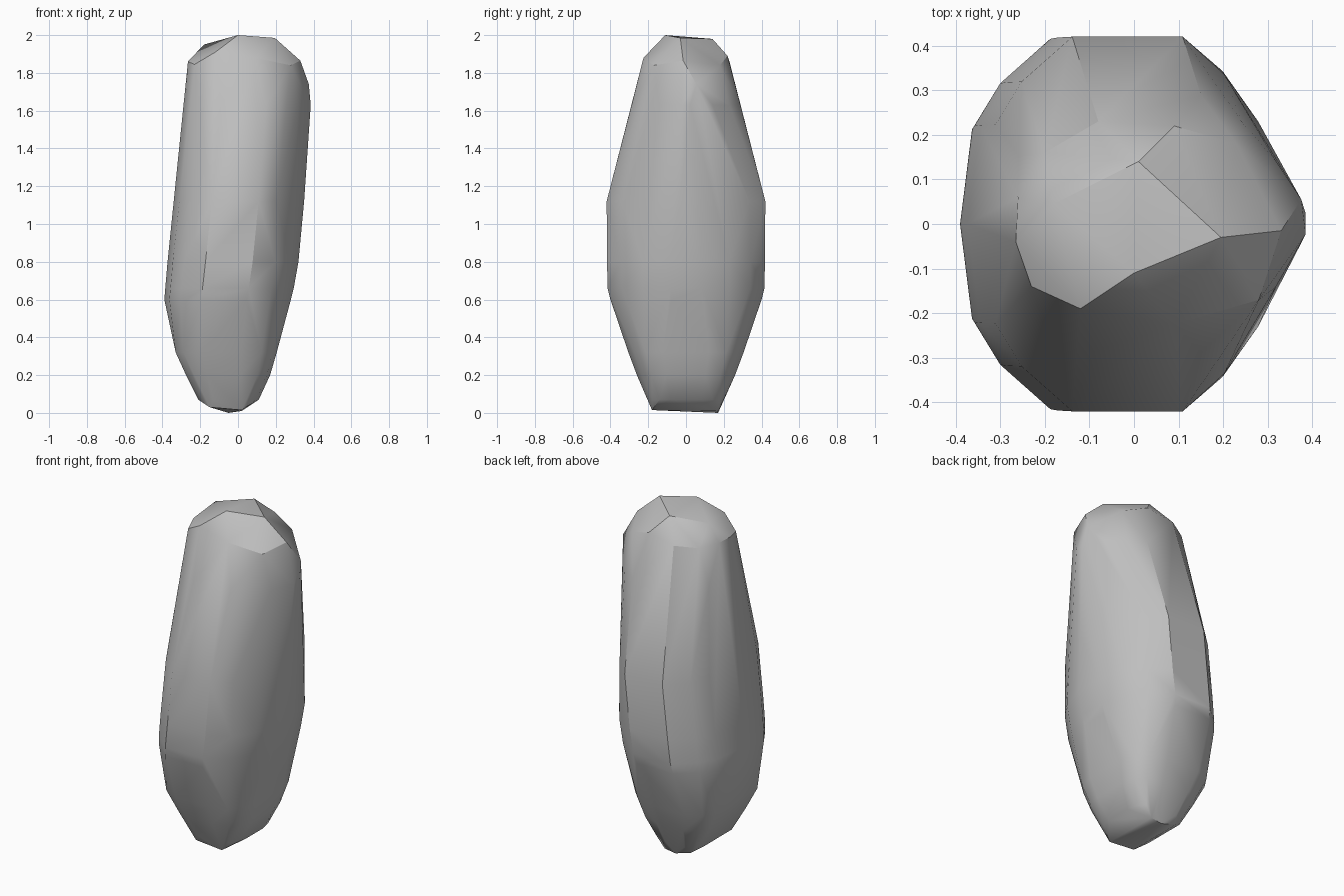
import bpy, bmesh, math
from mathutils import Vector

# Remove the default cube
cube = bpy.data.objects.get("Cube")
if cube:
    bpy.data.objects.remove(cube, do_unlink=True)

# Single grey stone material
stone = bpy.data.materials.new("grey stone")
stone.use_nodes = True
grey = (0.52, 0.52, 0.52, 1.0)
stone.diffuse_color = grey
shader = next(n for n in stone.node_tree.nodes if n.type == 'BSDF_PRINCIPLED')
shader.inputs["Base Color"].default_value = grey

# Halves of the faceted cross-sections, from the +x tip to the -x tip
rounded_side = [(-0.42, 1), (-0.75, 0.76), (-0.92, 0.53), (-1, 0)]
shoulder = [(1, 0.08), (0.8, 0.49), (0.57, 0.8), (0.3, 1)] + rounded_side
belly = [(1, 0.2), (0.88, 0.55), (0.65, 0.82), (0.3, 1)] + rounded_side
base = [(1, 0.4), (0.92, 0.7), (0.7, 0.9), (0.3, 1),
        (-0.5, 1), (-0.85, 0.85), (-1, 0.65)]

# Stacked sections: half profile, height, lowest x, highest x, half depth
sections = [
    (base, 0.07, -0.21, 0.11, 0.2),
    (base, 0.2, -0.275, 0.17, 0.26),
    (base, 0.32, -0.33, 0.205, 0.305),
    (belly, 0.6, -0.39, 0.28, 0.4),
    (belly, 0.66, -0.385, 0.295, 0.415),
    (belly, 0.8, -0.373, 0.32, 0.418),
    (shoulder, 1.12, -0.338, 0.35, 0.42),
    (shoulder, 1.63, -0.285, 0.385, 0.288),
]

# Chipped corners of the crown: ridge, front chip, left end, back
crown = [
    (0, -0.11, 2), (0.195, -0.03, 1.985), (0.01, 0.14, 1.98), (-0.18, 0.045, 1.95),
    (-0.12, -0.19, 1.91), (0.09, -0.225, 1.88), (0.28, -0.17, 1.84), (0.33, -0.015, 1.865),
    (0.375, 0.055, 1.74), (0.23, 0.18, 1.84), (0.09, 0.22, 1.89), (-0.08, 0.23, 1.86),
    (-0.2, 0.16, 1.85), (-0.26, 0.06, 1.86), (-0.265, -0.04, 1.86), (-0.23, -0.14, 1.845),
]

# Narrow foot that closes the underside
foot = [(-0.15, -0.18, 0.03), (0.02, -0.18, 0.015),
        (-0.05, 0.17, 0), (0.02, 0.17, 0.01), (-0.15, 0.17, 0.03)]


def section_points(profile, z, low, high, depth):
    """Mirror a half profile front to back and fit it to one section."""
    middle, half = (low + high) / 2, (high - low) / 2
    for px, py in profile:
        for side in (-1, 1):
            yield Vector((middle + px * half, side * py * depth, z))


def build_stone(name, points):
    """Wrap all corner points in one closed convex faceted shell."""
    bm = bmesh.new()
    for point in points:
        bm.verts.new(point)
    bmesh.ops.remove_doubles(bm, verts=bm.verts, dist=0.001)
    hull = bmesh.ops.convex_hull(bm, input=bm.verts)
    unused = {v for v in hull["geom_interior"] + hull["geom_unused"]
              if isinstance(v, bmesh.types.BMVert)}
    bmesh.ops.delete(bm, geom=list(unused), context='VERTS')
    bmesh.ops.recalc_face_normals(bm, faces=bm.faces)
    mesh = bpy.data.meshes.new(name)
    bm.to_mesh(mesh)
    bm.free()
    mesh.materials.append(stone)
    obj = bpy.data.objects.new(name, mesh)
    bpy.context.collection.objects.link(obj)
    return obj


corners = [p for section in sections for p in section_points(*section)]
rock = build_stone("standing_stone", corners + crown + foot)

# Soft facets with only the strong chips kept sharp
bpy.ops.object.select_all(action='DESELECT')
rock.select_set(True)
bpy.context.view_layer.objects.active = rock
bpy.ops.object.shade_smooth_by_angle(angle=math.radians(30))
